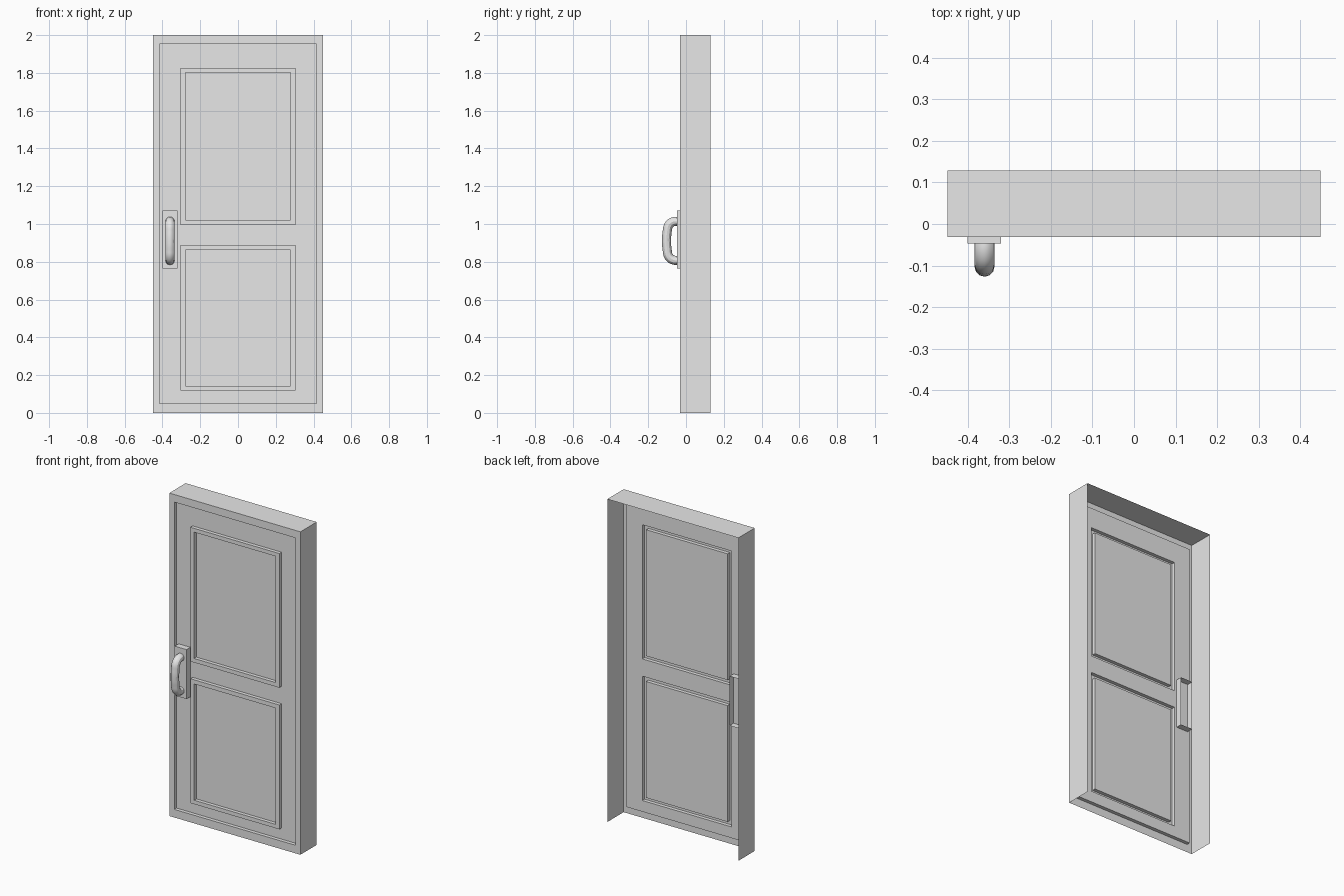
import bpy
import bmesh
from mathutils import Vector

cube = bpy.data.objects.get("Cube")
if cube:
    bpy.data.objects.remove(cube, do_unlink=True)

grey = bpy.data.materials.new("plain grey")
grey.use_nodes = True
grey.diffuse_color = (0.8, 0.8, 0.8, 1)
grey.node_tree.nodes["Principled BSDF"].inputs["Base Color"].default_value = (0.8, 0.8, 0.8, 1)

# Depths, front to back
PLATE, FRONT, PANEL, BACK = -0.047, -0.031, -0.009, 0.129


def add_object(name, bm):
    bmesh.ops.remove_doubles(bm, verts=bm.verts, dist=0.0001)
    mesh = bpy.data.meshes.new(name)
    bm.to_mesh(mesh)
    bm.free()
    mesh.materials.append(grey)
    obj = bpy.data.objects.new(name, mesh)
    bpy.context.collection.objects.link(obj)
    return obj


def loop(rect, y):
    """Corners of an upright rectangle, counter-clockwise from the front."""
    x0, x1, z0, z1 = rect
    return [Vector(p) for p in ((x0, y, z0), (x1, y, z0), (x1, y, z1), (x0, y, z1))]


def face(bm, points):
    bm.faces.new([bm.verts.new(p) for p in points])


def band(bm, outer, inner, sides=range(4)):
    """Strip of quads between two rectangles; side 0 is the bottom."""
    for i in sides:
        j = (i + 1) % 4
        face(bm, (outer[i], outer[j], inner[j], inner[i]))


# Rectangles as x0, x1, z0, z1
outline = (-0.449, 0.449, 0.0, 2.0)
recess = (-0.415, 0.415, 0.05, 1.953)
mouldings = {
    "lower": ((-0.305, 0.305, 0.119, 0.889), (-0.279, 0.279, 0.143, 0.863)),
    "upper": ((-0.305, 0.305, 0.996, 1.827), (-0.279, 0.279, 1.021, 1.803)),
}

# Thin casing, open at the back and bottom, with a stepped front border
bm = bmesh.new()
band(bm, loop(outline, BACK), loop(outline, FRONT), sides=(1, 2, 3))
band(bm, loop(outline, FRONT), loop(recess, FRONT))
band(bm, loop(recess, FRONT), loop(recess, PANEL))
add_object("door_frame", bm)

# Recessed sheet around the two moulded openings
bm = bmesh.new()
side = mouldings["lower"][0][1]
low0, low1 = mouldings["lower"][0][2:]
up0, up1 = mouldings["upper"][0][2:]
x0, x1, z0, z1 = recess
for rect in ((x0, -side, z0, z1), (side, x1, z0, z1), (-side, side, z0, low0),
             (-side, side, low1, up0), (-side, side, up1, z1)):
    face(bm, loop(rect, PANEL))
add_object("door_sheet", bm)

# Pressed mouldings, hollow behind, each with its flat panel
for name, (outer, inner) in mouldings.items():
    bm = bmesh.new()
    band(bm, loop(outer, PANEL), loop(outer, FRONT))
    band(bm, loop(outer, FRONT), loop(inner, FRONT))
    band(bm, loop(inner, FRONT), loop(inner, PANEL))
    face(bm, loop(inner, PANEL))
    add_object(name + "_panel", bm)

# Handle plate: shallow box, open at the back
plate = (-0.401, -0.32, 0.765, 1.071)
bm = bmesh.new()
band(bm, loop(plate, 0.03), loop(plate, PLATE))
face(bm, loop(plate, PLATE))
add_object("handle_plate", bm)

# Bowed pull handle swept along a mirrored path
middle, handle_x = 0.911, -0.36
half = [(-0.03, 0.102), (-0.068, 0.101), (-0.091, 0.083), (-0.1, 0.045), (-0.103, 0.0)]
path = half + [(y, -z) for y, z in reversed(half[:-1])]
curve = bpy.data.curves.new("pull_handle", "CURVE")
curve.dimensions = "3D"
curve.bevel_depth = 0.024
curve.bevel_resolution = 4
curve.resolution_u = 6
spline = curve.splines.new("BEZIER")
spline.bezier_points.add(len(path) - 1)
for point, (y, z) in zip(spline.bezier_points, path):
    point.co = (handle_x, y, middle + z)
    point.handle_left_type = point.handle_right_type = "AUTO"
curve.materials.append(grey)
handle = bpy.data.objects.new("pull_handle", curve)
bpy.context.collection.objects.link(handle)

bpy.ops.object.select_all(action="DESELECT")
handle.select_set(True)
bpy.context.view_layer.objects.active = handle
bpy.ops.object.convert(target="MESH")
bpy.ops.object.shade_smooth_by_angle()
